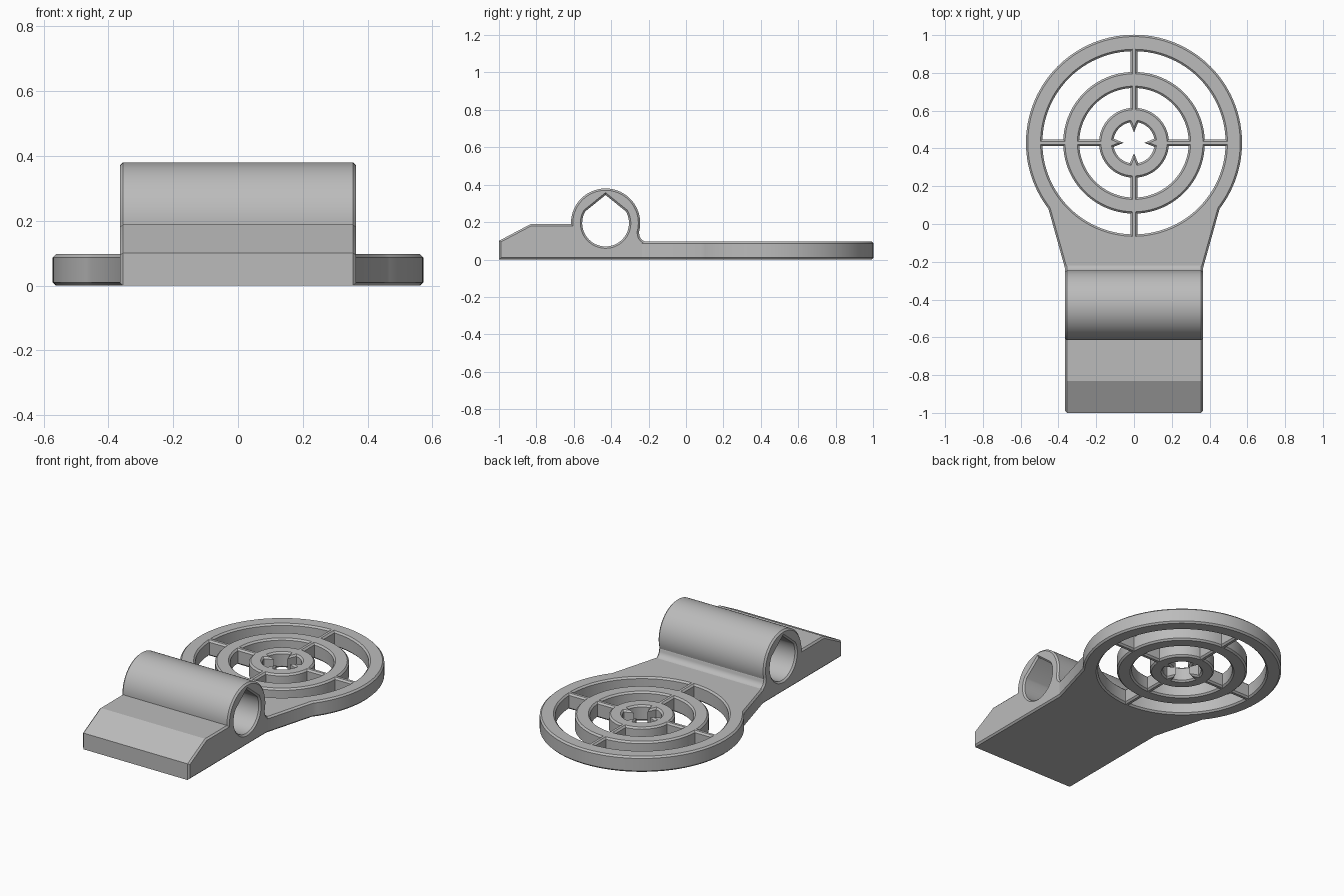
import bpy, bmesh
from math import sin, cos, asin, radians, pi

cube = bpy.data.objects.get("Cube")
if cube:
    bpy.data.objects.remove(cube, do_unlink=True)

grey = bpy.data.materials.new("matte grey")
grey.use_nodes = True
grey.diffuse_color = (0.5, 0.5, 0.5, 1)
grey.node_tree.nodes["Principled BSDF"].inputs["Base Color"].default_value = (0.5, 0.5, 0.5, 1)

CHAMFER = 0.01


def arc(cx, cy, r, start, end, steps):
    """Points on an arc, angles in radians."""
    return [(cx + r * cos(start + (end - start) * i / steps),
             cy + r * sin(start + (end - start) * i / steps)) for i in range(steps + 1)]


def chamfered_plate(name, loops, thickness, location, rotation=(0, 0, 0)):
    """Extrude an outline with holes and chamfer every rim."""
    curve = bpy.data.curves.new(name, 'CURVE')
    curve.dimensions = '2D'
    curve.fill_mode = 'BOTH'
    curve.extrude = thickness / 2 - CHAMFER
    curve.bevel_depth = CHAMFER
    curve.bevel_resolution = 0
    curve.offset = -CHAMFER
    for loop in loops:
        spline = curve.splines.new('POLY')
        spline.points.add(len(loop) - 1)
        for point, (x, y) in zip(spline.points, loop):
            point.co = (x, y, 0, 1)
        spline.use_cyclic_u = True
    obj = bpy.data.objects.new(name, curve)
    bpy.context.collection.objects.link(obj)
    obj.location, obj.rotation_euler = location, rotation
    bpy.ops.object.select_all(action='DESELECT')
    obj.select_set(True)
    bpy.context.view_layer.objects.active = obj
    bpy.ops.object.convert(target='MESH')
    obj = bpy.context.object
    bm = bmesh.new()
    bm.from_mesh(obj.data)
    bmesh.ops.remove_doubles(bm, verts=bm.verts, dist=0.0001)
    bmesh.ops.recalc_face_normals(bm, faces=bm.faces)
    bm.to_mesh(obj.data)
    bm.free()
    obj.data.materials.clear()
    obj.data.materials.append(grey)
    bpy.ops.object.shade_smooth_by_angle(angle=radians(25))
    return obj


# Round target plate: disc outline running into the tapered neck
DISC_Y, DISC_R, PLATE_H = 0.43, 0.572, 0.097
outline = arc(0, DISC_Y, DISC_R, radians(-37.6), radians(217.6), 96)
outline += [(-0.365, -0.235), (-0.355, -0.32), (0.355, -0.32), (0.365, -0.235)]
loops = [outline]

# Quarter windows between the rings, leaving four spokes
SPOKE = 0.018
for outer, inner in ((0.485, 0.375), (0.29, 0.185)):
    for quarter in range(4):
        a, b = quarter * pi / 2, (quarter + 1) * pi / 2
        da, db = asin(SPOKE / outer), asin(SPOKE / inner)
        loops.append(arc(0, DISC_Y, outer, a + da, b - da, 24)
                     + arc(0, DISC_Y, inner, b - db, a + db, 24))

# Centre hole with four pointed teeth
centre = []
for quarter in range(4):
    a = quarter * pi / 2
    centre.append((0.055 * cos(a), DISC_Y + 0.055 * sin(a)))
    centre += arc(0, DISC_Y, 0.11, a + 0.2, a + pi / 2 - 0.2, 14)
loops.append(centre)
chamfered_plate("target_plate", loops, PLATE_H, (0, 0, PLATE_H / 2))

# Clamp block: side profile with sloped nose, round barrel and fillet
BARREL_Y, BARREL_Z = -0.43, 0.195
profile = [(-0.19, 0), (-1, 0), (-1, 0.1), (-0.83, 0.19), (-0.615, 0.19)]
profile += arc(BARREL_Y, BARREL_Z, 0.185, radians(178), radians(-16), 48)
profile += arc(-0.208, 0.137, 0.042, pi, 1.5 * pi, 6)
profile += [(-0.19, 0.095)]

# Teardrop bore through the barrel
bore = arc(BARREL_Y, BARREL_Z, 0.125, radians(150), radians(390), 48)
bore.append((BARREL_Y, BARREL_Z + 0.15))
chamfered_plate("clamp_block", [profile, bore], 0.73, (0, 0, 0), (pi / 2, 0, pi / 2))
